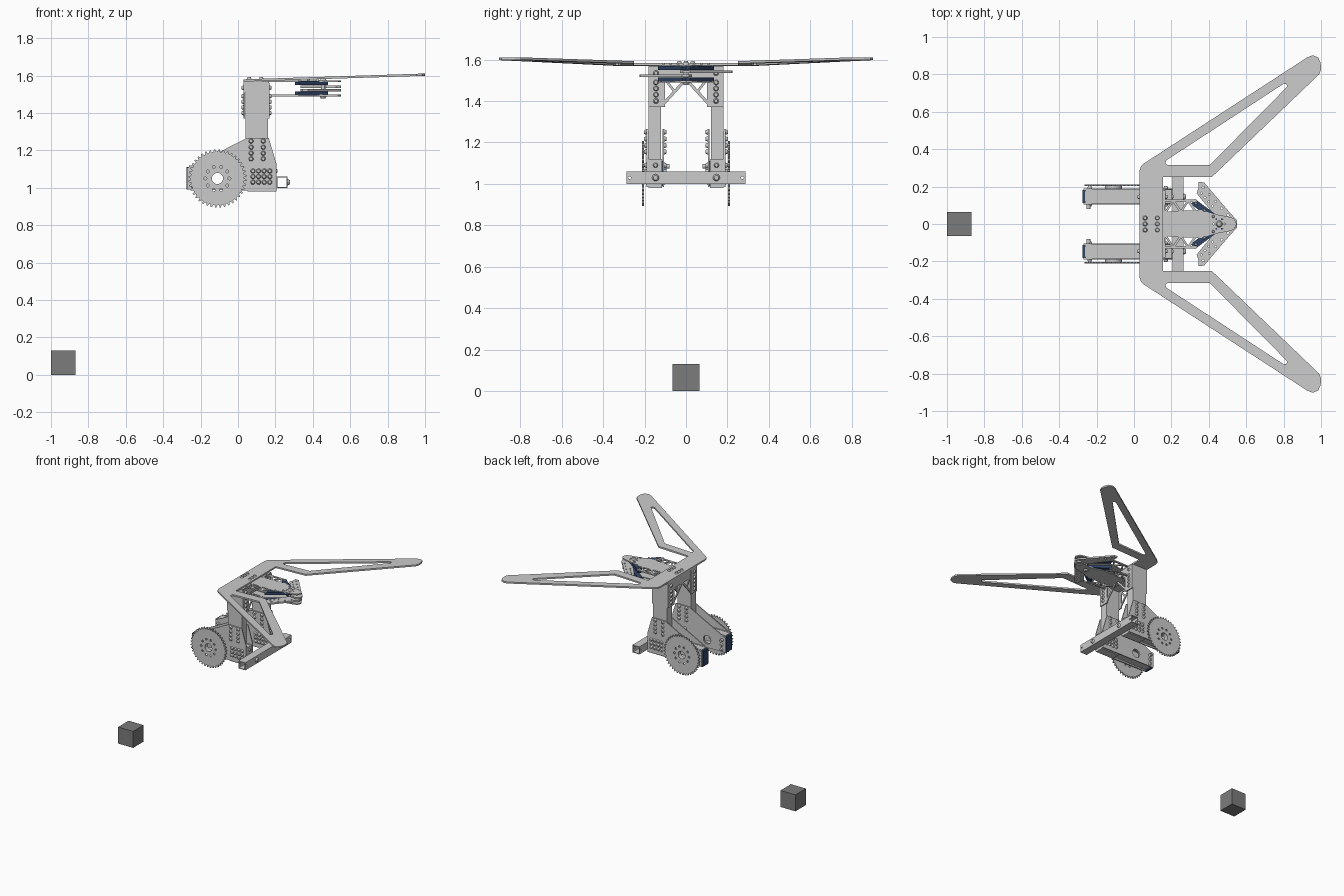
import bpy, bmesh, math
from mathutils import Matrix, Vector

if "Cube" in bpy.data.objects:
    bpy.data.objects.remove(bpy.data.objects["Cube"])

navy = bpy.data.materials.new("navy")
navy.diffuse_color = (0.03, 0.06, 0.14, 1)
navy.use_nodes = True
navy.node_tree.nodes["Principled BSDF"].inputs["Base Color"].default_value = navy.diffuse_color
dark = bpy.data.materials.new("dark_grey")
dark.diffuse_color = (0.2, 0.2, 0.2, 1)
dark.use_nodes = True
dark.node_tree.nodes["Principled BSDF"].inputs["Base Color"].default_value = dark.diffuse_color

# local (u, v, depth) axes of a flat plate facing x, y or z
BASIS = {'x': ((0, 1, 0), (0, 0, 1), (1, 0, 0)),
         'y': ((1, 0, 0), (0, 0, 1), (0, -1, 0)),
         'z': ((1, 0, 0), (0, 1, 0), (0, 0, 1))}
NORMAL = {k: Vector(b[2]) for k, b in BASIS.items()}


def circle(cx, cy, r, n=20):
    return [(cx + r * math.cos(2 * math.pi * i / n), cy + r * math.sin(2 * math.pi * i / n)) for i in range(n)]


def rect(u0, u1, v0, v1):
    return [(u0, v0), (u1, v0), (u1, v1), (u0, v1)]


def flip(pts):
    return [(u, -v) for u, v in reversed(pts)]


def plate(name, loops, axis, pos, thick, mat=None):
    """Flat plate from one outline plus hole loops, centred at pos along axis."""
    cu = bpy.data.curves.new(name, 'CURVE')
    cu.dimensions = '2D'
    cu.fill_mode = 'BOTH'
    cu.extrude = thick / 2
    for pts in loops:
        sp = cu.splines.new('POLY')
        sp.points.add(len(pts) - 1)
        for p, (u, v) in zip(sp.points, pts):
            p.co = (u, v, 0, 1)
        sp.use_cyclic_u = True
    tmp = bpy.data.objects.new(name + "_tmp", cu)
    bpy.context.collection.objects.link(tmp)
    dg = bpy.context.evaluated_depsgraph_get()
    me = bpy.data.meshes.new_from_object(tmp.evaluated_get(dg))
    bpy.data.objects.remove(tmp)
    u, v, w = (Vector(a) for a in BASIS[axis])
    off = pos * Vector([abs(c) for c in w])
    for vert in me.vertices:
        c = vert.co.copy()
        vert.co = u * c.x + v * c.y + w * c.z + off
    for p in me.polygons:
        p.use_smooth = False
    ob = bpy.data.objects.new(name, me)
    bpy.context.collection.objects.link(ob)
    if mat:
        me.materials.clear()
        me.materials.append(mat)
    return ob


def box(name, x, y, z, mat=None):
    return plate(name, [rect(*x, *sorted(y))], 'z', (z[0] + z[1]) / 2, z[1] - z[0], mat)


def bar(name, p, q, w, axis, pos, thick, mat=None):
    p, q = Vector(p), Vector(q)
    d = (q - p).normalized() * w / 2
    n = Vector((-d.y, d.x))
    return plate(name, [[tuple(a) for a in (p - n, q - n, q + n, p + n)]], axis, pos, thick, mat)


bolts = bmesh.new()


def bolt(loc, direction, r=0.013, h=0.012):
    d = Vector(direction)
    m = Matrix.Translation(Vector(loc) + d * h / 2) @ d.to_track_quat('Z', 'Y').to_matrix().to_4x4()
    bmesh.ops.create_cone(bolts, cap_ends=True, segments=12, radius1=r, radius2=r * 0.65, depth=h, matrix=m)


# reference cube
box("cube", (-1, -0.87), (-0.065, 0.065), (0, 0.13), dark)

# top wing frame, rising slightly toward the tips
half = [(.155, .25), (.415, .25), (.99, .80), (1.0, .825), (.998, .86), (.985, .89), (.955, .902),
        (.925, .89), (.055, .325), (.037, .308), (.03, .285)]
hole = [(.18, .315), (.405, .315), (.82, .735), (.815, .748), (.80, .75), (.172, .34), (.168, .325)]
wing = plate("wing_frame", [half + flip(half), hole, flip(hole)], 'z', 1.573, 0.012)
for v in wing.data.vertices:
    v.co.z += 0.032 * v.co.x
for x in (.06, .125):
    for y in (-.032, 0, .032):
        bolt((x, y, 1.58), (0, 0, 1))

# lower cross tube
for z in (1.0025, 1.0575):
    box("cross_tube_wall", (.205, .265), (-.288, .288), (z - .0025, z + .0025))
for x in (.2075, .2625):
    loops = [rect(-.288, .288, 1.0, 1.06)] + [circle(s * .272, 1.03, .007, 12) for s in (-1, 1)]
    plate("cross_tube_side", loops, 'x', x, .005)

# toothed wheel outline
CX, CZ, T = -.11, 1.05, 40
gear = []
for i in range(T):
    for f, r in ((0, .143), (.35, .143), (.5, .156), (.75, .156)):
        a = 2 * math.pi * (i + f) / T
        gear.append((CX + r * math.cos(a), CZ + r * math.sin(a)))
gear_holes = [circle(CX + x, CZ + z, .008, 10) for x, z in circle(0, 0, .064, 10)]
gusset = [(-.27, .99), (.205, .985), (.205, 1.13), (.165, 1.265), (.045, 1.265), (-.25, 1.115), (-.27, 1.105)]

for s in (-1, 1):
    # arm and leg side plates
    for y in (.109, .186):
        plate("leg_side_plate", [gusset, circle(CX, CZ, .033)], 'y', s * y, .008)
    # horizontal arm tube
    for y in (.12, .178):
        plate("arm_tube_side", [rect(-.262, .2, 1.0, 1.12), circle(CX, CZ, .033)], 'y', s * y, .008)
    for z in (1.003, 1.115):
        box("arm_tube_wall", (-.262, .2), (s * .113, s * .182), (z - .003, z + .003))
    plate("arm_front_cap", [rect(*sorted((s * .12, s * .18)), 1.0, 1.12)], 'x', .202, .005)
    box("arm_end_cap", (-.275, -.262), (s * .113, s * .182), (.99, 1.11), navy)
    box("arm_foot", (.05, .205), (s * .115, s * .182), (.98, 1.0))
    # upright leg tube
    box("leg_tube", (.04, .16), (s * .12, s * .18), (1.12, 1.56))
    # wheel
    plate("toothed_wheel", [gear, circle(CX, CZ, .03)] + gear_holes, 'y', s * .207, .009)
    plate("wheel_hub", [circle(CX, CZ, .046), circle(CX, CZ, .03)], 'y', s * .196, .013)
    # inward shaft stub
    plate("arm_pin", [circle(-.243, 1.085, .01, 12)], 'y', s * .095, .03)
    # bolts on both faces of the side plates
    spots = [(x, z) for x in (.07, .135) for z in (1.155, 1.185, 1.217, 1.25)]
    spots += [(x, z) for x in (.08, .11, .14, .17) for z in (1.03, 1.06, 1.09)]
    spots += [(-.237, z) for z in (1.01, 1.045, 1.08)]
    for x, z in spots:
        bolt((x, s * .19, z), (0, s, 0))
        bolt((x, s * .105, z), (0, -s, 0))
    bolt((.265, s * .147, 1.03), (1, 0, 0), .017)
    bolt((.204, s * .147, 1.09), (1, 0, 0), .012, .008)
    # top brackets and braces on the front and rear leg faces
    for x, d in ((.034, -1), (.164, 1)):
        pts = [(s * .18, 1.37), (s * .102, 1.37), (s * .102, 1.56), (s * .18, 1.56)]
        plate("leg_bracket", [pts], 'x', x, .009)
        bar("brace", (s * .11, 1.385), (s * .0, 1.505), .014, 'x', x, .008)
        bar("brace_strut", (s * .105, 1.51), (s * .055, 1.445), .012, 'x', x, .008)
        bar("brace_rail", (s * .11, 1.505), (0, 1.505), .012, 'x', x, .008)
        for z in (1.4, 1.43, 1.46, 1.49, 1.535):
            bolt((x + d * .004, s * .145, z), (d, 0, 0))

# beam joining the leg tops
box("top_beam", (.03, .165), (-.18, .18), (1.51, 1.568))

# gripper carrier plates with truss sides
spine = [(.13, -.065), (.36, -.075), (.42, -.055), (.50, -.04), (.535, -.03), (.55, 0),
         (.535, .03), (.50, .04), (.42, .055), (.36, .075), (.13, .065)]
for z in (1.494, 1.57):
    ring = [circle(.455 + a, b, .005, 8) for a, b in circle(0, 0, .03, 6)]
    plate("gripper_plate", [spine] + ring, 'z', z, .009)
    for s in (-1, 1):
        bar("truss_rail", (.16, s * .125), (.335, s * .125), .014, 'z', z, .009)
        zig = [(.17, .065), (.21, .125), (.25, .065), (.29, .125), (.33, .065)]
        for (a, b), (c, e) in zip(zig, zig[1:]):
            bar("truss_web", (a, s * b), (c, s * e), .012, 'z', z, .009)
# navy pads on the inner side of each carrier plate
for z in (1.504, 1.56):
    for s in (-1, 1):
        bar("gripper_pad", (.315, s * .12), (.47, s * .005), .035, 'z', z, .02, navy)
        for t in (.1, .4, .7):
            bolt((.315 + .155 * t, s * (.12 - .115 * t), 1.575), (0, 0, 1), .008, .008)

# two swinging fingers, one per side, pivoting on the axle
finger = [(.345, .225), (.375, .222), (.50, .075), (.55, .02), (.55, -.015), (.525, -.03),
          (.47, -.02), (.42, .06), (.35, .145), (.335, .165), (.345, .195)]
fholes = [circle(.37 + .033 * i, .195 - .037 * i, .006, 10) for i in range(5)]
fholes += [circle(.36 + .02 * i, .165 - .023 * i, .005, 10) for i in range(4)]
plate("finger_left", [finger] + fholes, 'z', 1.54, .012)
plate("finger_right", [flip(finger)] + [flip(h) for h in fholes], 'z', 1.522, .012)
plate("gripper_axle", [circle(.455, 0, .012, 16)], 'z', 1.532, .09)
bolt((.455, 0, 1.575), (0, 0, 1), .018)
bolt((.455, 0, 1.489), (0, 0, -1), .018)

# all bolt heads in one object
me = bpy.data.meshes.new("bolts")
bolts.to_mesh(me)
bolts.free()
bpy.context.collection.objects.link(bpy.data.objects.new("bolts", me))
